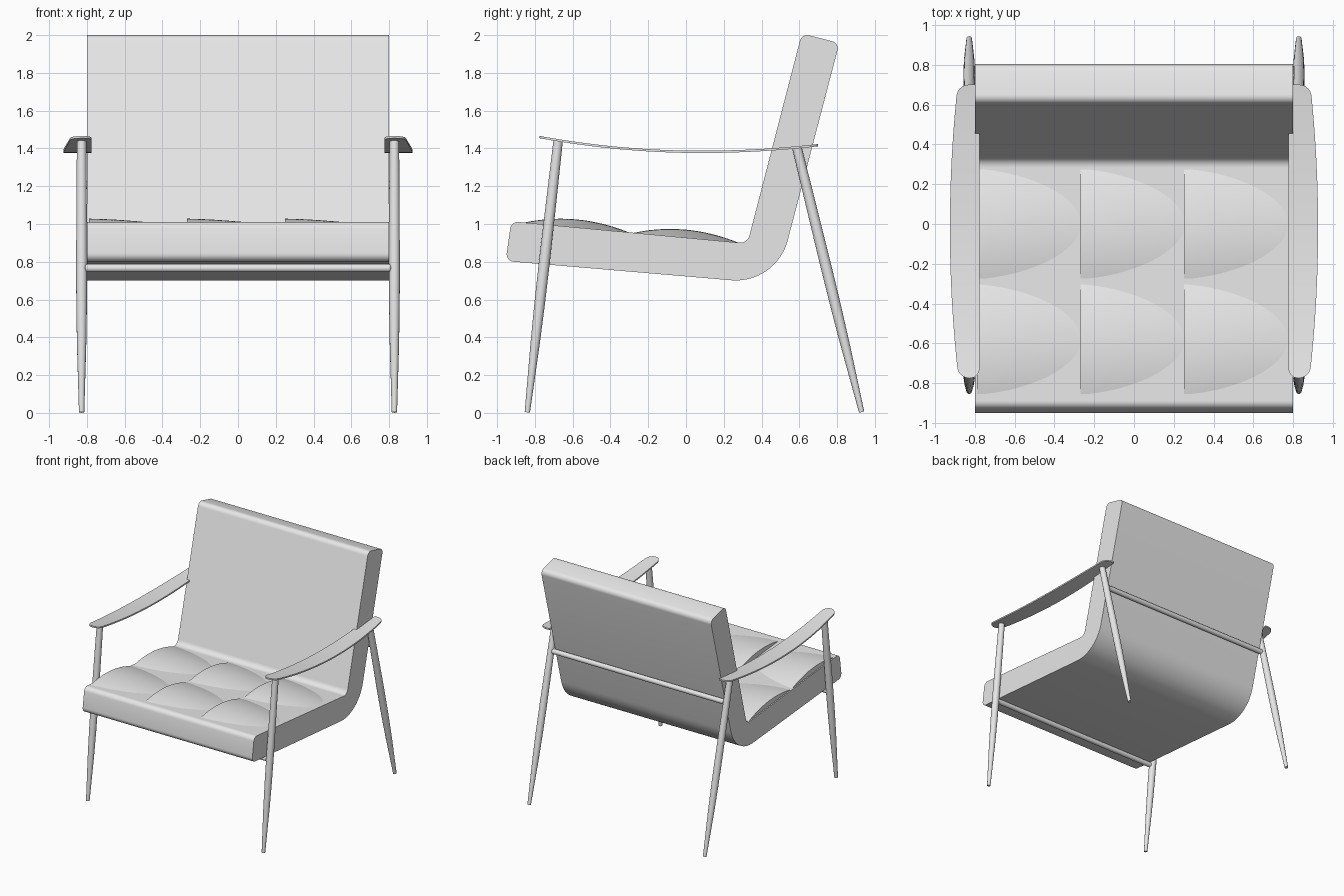
import bpy, bmesh, math
from mathutils import Vector

if "Cube" in bpy.data.objects:
    bpy.data.objects.remove(bpy.data.objects["Cube"], do_unlink=True)

GREY = (0.8, 0.8, 0.8, 1)
mat = bpy.data.materials.new("light_grey")
mat.use_nodes = True
mat.diffuse_color = GREY
mat.node_tree.nodes["Principled BSDF"].inputs["Base Color"].default_value = GREY


def add_object(name, bm, mirror=False):
    bmesh.ops.recalc_face_normals(bm, faces=bm.faces)
    mesh = bpy.data.meshes.new(name)
    bm.to_mesh(mesh)
    bm.free()
    mesh.materials.append(mat)
    obj = bpy.data.objects.new(name, mesh)
    bpy.context.collection.objects.link(obj)
    bpy.ops.object.select_all(action='DESELECT')
    obj.select_set(True)
    bpy.context.view_layer.objects.active = obj
    bpy.ops.object.shade_smooth_by_angle(angle=math.radians(35))
    if mirror:
        obj.modifiers.new("mirror", 'MIRROR').use_mirror_merge = False
    return obj


def loft(name, rings, mirror=False):
    """Skin closed rings of equal length and cap both ends."""
    bm = bmesh.new()
    rows = [[bm.verts.new(p) for p in ring] for ring in rings]
    n = len(rows[0])
    for a, b in zip(rows, rows[1:]):
        for i in range(n):
            j = (i + 1) % n
            bm.faces.new((a[i], a[j], b[j], b[i]))
    bm.faces.new(rows[0])
    bm.faces.new(rows[-1])
    return add_object(name, bm, mirror)


def rod(name, start, end, stations, mirror=False, sides=20):
    """Round bar; stations are (fraction along, radius)."""
    start, end = Vector(start), Vector(end)
    turn = (end - start).to_track_quat('Z', 'Y')
    rings = []
    for t, r in stations:
        angles = [2 * math.pi * i / sides for i in range(sides)]
        rings.append([start.lerp(end, t) + turn @ Vector((r * math.cos(a), r * math.sin(a), 0))
                      for a in angles])
    return loft(name, rings, mirror)


def fillet(corners):
    """Round the corners (y, z, radius, steps) of a closed profile."""
    out = []
    for i, (y, z, r, steps) in enumerate(corners):
        p = Vector((y, z))
        u = (Vector(corners[i - 1][:2]) - p).normalized()
        v = (Vector(corners[(i + 1) % len(corners)][:2]) - p).normalized()
        half = u.angle(v) / 2
        centre = p + (u + v).normalized() * r / math.sin(half)
        a = p + u * r / math.tan(half) - centre
        b = p + v * r / math.tan(half) - centre
        sweep = math.pi - 2 * half
        for k in range(steps + 1):
            t = k / steps
            out.append(centre + (a * math.sin((1 - t) * sweep) + b * math.sin(t * sweep)) / math.sin(sweep))
    return out


# Seat and backrest: one bent slab
profile = fillet([
    (-0.925, 1.014, 0.04, 6), (0.325, 0.897, 0.05, 6), (0.613, 2.008, 0.04, 6),
    (0.812, 1.958, 0.04, 6), (0.478, 0.682, 0.284, 16), (-0.955, 0.804, 0.04, 6)])
loft("seat_and_back_cushion", [[(x, p.x, p.y) for p in profile] for x in (-0.8, 0.8)])


# Tufted pads: arched on one edge, fading out across the seat
def seat_height(y):
    return 1.012 - 0.0936 * (y + 0.9)


def pad(name, x0, y0, width=0.52, half=0.275, n=20):
    bm = bmesh.new()
    rows = []
    for i in range(n + 1):
        u = i / n
        row = []
        for j in range(n + 1):
            v = 2 * j / n - 1
            y = y0 + v * half
            h = 0.042 * (1 - v * v - u ** 1.6)
            row.append(bm.verts.new((x0 + u * width, y, seat_height(y) + max(h, -0.02))))
        rows.append(row)
    skirt = [bm.verts.new((x0, v.co.y, seat_height(v.co.y) - 0.02)) for v in rows[0]]
    rows.insert(0, skirt)
    for a, b in zip(rows, rows[1:]):
        for j in range(n):
            bm.faces.new((a[j], b[j], b[j + 1], a[j + 1]))
    return add_object(name, bm)


for r, y0 in enumerate((-0.58, 0.0)):
    for c, x0 in enumerate((-0.79, -0.27, 0.25)):
        pad(f"seat_pad_{r + 1}_{c + 1}", x0, y0)

# Armrests: thin dished boards with a notch beside the backrest
FRONT, REAR, NOTCH, ROUND = -0.775, 0.70, 0.46, 0.055


def arm_ring(y, inner):
    outer = 0.925 - 0.035 * ((y + 0.02) / 0.68) ** 2
    d = min(y - FRONT, REAR - y)
    if d < ROUND:
        cut = ROUND - math.sqrt(max(ROUND ** 2 - (ROUND - d) ** 2, 0))
        outer -= cut
        if y < 0:
            inner += cut * 0.9
    dip = y - 0.08
    z = 1.382 + (0.107 if dip < 0 else 0.092) * dip * dip
    t = 0.006
    return [(inner, y, z - t), (outer, y, z - t), (outer, y, z + t), (inner, y, z + t)]


tips = [ROUND * (1 - math.cos(math.pi / 2 * k / 7)) for k in range(8)]
span = REAR - FRONT - 2 * ROUND
ys = [FRONT + d for d in tips] + [FRONT + ROUND + span * k / 28 for k in range(1, 28)]
ys += [REAR - d for d in reversed(tips)]
rings = [arm_ring(y, 0.775) for y in ys if y < NOTCH]
rings += [arm_ring(NOTCH, 0.775), arm_ring(NOTCH + 0.001, 0.80)]
rings += [arm_ring(y, 0.80) for y in ys if y > NOTCH + 0.002]
loft("armrests", rings, mirror=True)

# Tapered legs
taper = [(0, 0.025), (0.2, 0.027), (0.45, 0.029), (0.6, 0.028), (0.75, 0.0245), (1, 0.014)]
rod("front_legs", (0.828, -0.677, 1.44), (0.828, -0.84, 0.003), taper, mirror=True)
rod("back_legs", (0.828, 0.587, 1.405), (0.828, 0.93, 0.004), taper, mirror=True)

# Cross rails under the seat and behind the back
for name, y, z in (("front_rail", -0.757, 0.766), ("back_rail", 0.637, 1.205)):
    rod(name, (-0.815, y, z), (0.815, y, z), [(0, 0.012), (0.005, 0.021), (0.995, 0.021), (1, 0.012)])
